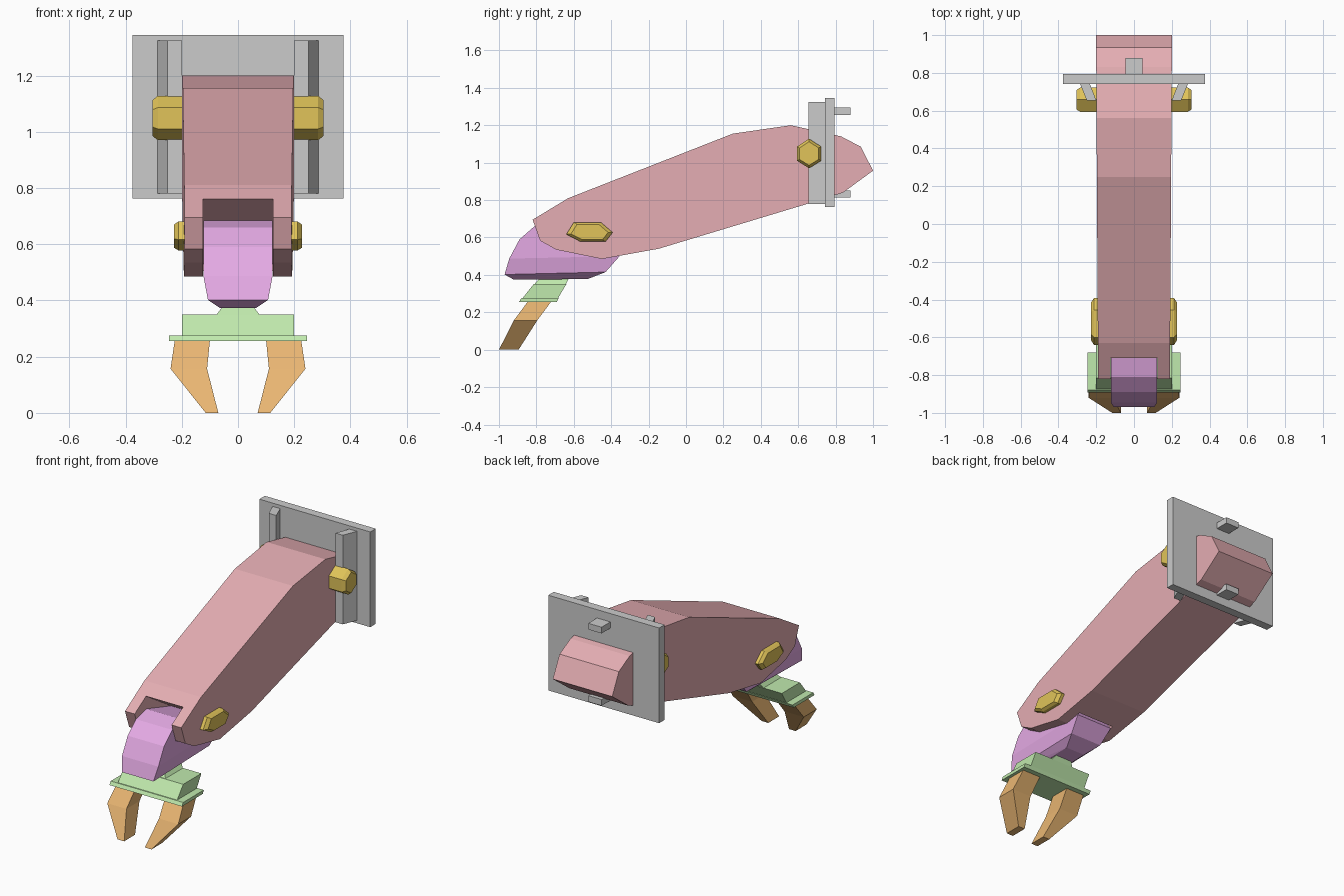
import bpy, bmesh, math

if "Cube" in bpy.data.objects:
    bpy.data.objects.remove(bpy.data.objects["Cube"])


def material(name, rgb):
    m = bpy.data.materials.new(name)
    m.diffuse_color = (*rgb, 1)
    m.use_nodes = True
    m.node_tree.nodes["Principled BSDF"].inputs["Base Color"].default_value = m.diffuse_color
    return m


ROSE = material("rose", (0.78, 0.42, 0.45))
VIOLET = material("violet", (0.78, 0.40, 0.78))
GREEN = material("green", (0.53, 0.82, 0.42))
ORANGE = material("orange", (0.82, 0.47, 0.17))
GOLD = material("gold", (0.75, 0.55, 0.10))


def finish(name, bm, mat, mirror):
    bmesh.ops.recalc_face_normals(bm, faces=bm.faces)
    me = bpy.data.meshes.new(name)
    bm.to_mesh(me)
    bm.free()
    ob = bpy.data.objects.new(name, me)
    bpy.context.collection.objects.link(ob)
    if mat:
        me.materials.append(mat)
    if mirror:
        ob.modifiers.new("Mirror", 'MIRROR')
    return ob


def loft(name, rings, mat=None, mirror=False):
    """Join consecutive rings of points, capping both ends."""
    bm = bmesh.new()
    rings = [[bm.verts.new(p) for p in r] for r in rings]
    n = len(rings[0])
    for a, b in zip(rings, rings[1:]):
        for i in range(n):
            j = (i + 1) % n
            bm.faces.new((a[i], a[j], b[j], b[i]))
    bm.faces.new(rings[0])
    bm.faces.new(rings[-1])
    return finish(name, bm, mat, mirror)


def hull(name, pts, mat=None):
    """Convex solid from (y, z, half width) points."""
    bm = bmesh.new()
    for y, z, w in pts:
        bm.verts.new((w, y, z))
        bm.verts.new((-w, y, z))
    bmesh.ops.convex_hull(bm, input=bm.verts)
    bmesh.ops.dissolve_limit(bm, angle_limit=math.radians(3),
                             verts=bm.verts, edges=bm.edges)
    return finish(name, bm, mat, False)


def rect(x0, x1, y0, y1, z):
    return [(x0, y0, z), (x1, y0, z), (x1, y1, z), (x0, y1, z)]


def box(name, x0, x1, y0, y1, z0, z1, mat=None):
    return loft(name, [rect(x0, x1, y0, y1, z0), rect(x0, x1, y0, y1, z1)], mat)


def bolt(name, outline, xs, shrink):
    """Six-sided pivot cap with a chamfered end, on both sides."""
    cy = sum(p[0] for p in outline) / len(outline)
    cz = sum(p[1] for p in outline) / len(outline)
    rings = [[(x, cy + (y - cy) * k, cz + (z - cz) * k) for y, z in outline]
             for x, k in zip(xs, (1, 1, shrink))]
    return loft(name, rings, GOLD, True)


# main arm, slightly narrower at the front
outline = [(-.82, .695), (-.63, .81), (.25, 1.155), (.56, 1.20), (.83, 1.14),
           (.935, 1.085), (1, .957), (.84, .84), (.65, .78), (-.145, .54),
           (-.45, .485), (-.695, .535), (-.78, .583)]
width = lambda y: .195 + .006 * y
arm = loft("upper_arm", [[(s * width(y), y, z) for y, z in outline]
                         for s in (-1, 1)], ROSE)

# fork slot at the front end of the arm
slot = [(-1.1, .95), (-.71, .95), (-.71, .762), (-.34, .53), (-.34, .3), (-1.1, .3)]
cutter = loft("slot_cutter", [[(x, y, z) for y, z in slot] for x in (-.125, .125)], ROSE)
cutter.hide_render = True
cutter.hide_viewport = True
cutter.display_type = 'WIRE'
cut = arm.modifiers.new("Slot", 'BOOLEAN')
cut.operation = 'DIFFERENCE'
cut.solver = 'EXACT'
cut.object = cutter

# wrist held in the fork
hull("wrist", [(-.71, .685, .123), (-.81, .66, .123), (-.89, .59, .123),
               (-.945, .487, .123), (-.97, .402, .107), (-.92, .374, .065),
               (-.525, .378, .065), (-.43, .415, .107), (-.355, .50, .123),
               (-.43, .60, .123)], VIOLET)

# gripper mount: neck, block and thin flange
hull("gripper_neck", [(-.78, .385, .05), (-.625, .385, .05),
                      (-.815, .345, .08), (-.645, .345, .08)], GREEN)
hull("gripper_block", [(-.815, .35, .2), (-.64, .35, .2),
                       (-.875, .274, .2), (-.685, .274, .2)], GREEN)
hull("gripper_flange", [(-.88, .276, .245), (-.68, .276, .245),
                        (-.892, .256, .245), (-.69, .256, .245)], GREEN)

# claws
loft("claws", [rect(.10, .225, -.845, -.72, .258),
               rect(.11, .24, -.92, -.795, .157),
               rect(.07, .115, -1, -.895, 0)], ORANGE, True)

# pivot caps
bolt("shoulder_bolts", [(.594, 1.086), (.658, 1.128), (.722, 1.086),
                        (.722, 1.01), (.658, .97), (.594, 1.01)],
     (.18, .285, .305), .8)
bolt("elbow_bolts", [(-.64, .617), (-.60, .681), (-.455, .681),
                     (-.392, .627), (-.43, .578), (-.565, .578)],
     (.17, .212, .228), .8)

# wall plate with slanted rails and rear pegs
box("wall_plate", -.375, .375, .742, .795, .763, 1.345)
loft("plate_rails", [[(.2, .655, z), (.25, .655, z), (.287, .745, z), (.235, .745, z)]
                     for z in (.78, 1.325)], None, True)
for tag, z in (("upper", 1.256), ("lower", .814)):
    box(tag + "_peg", -.045, .045, .79, .88, z, z + .038)
